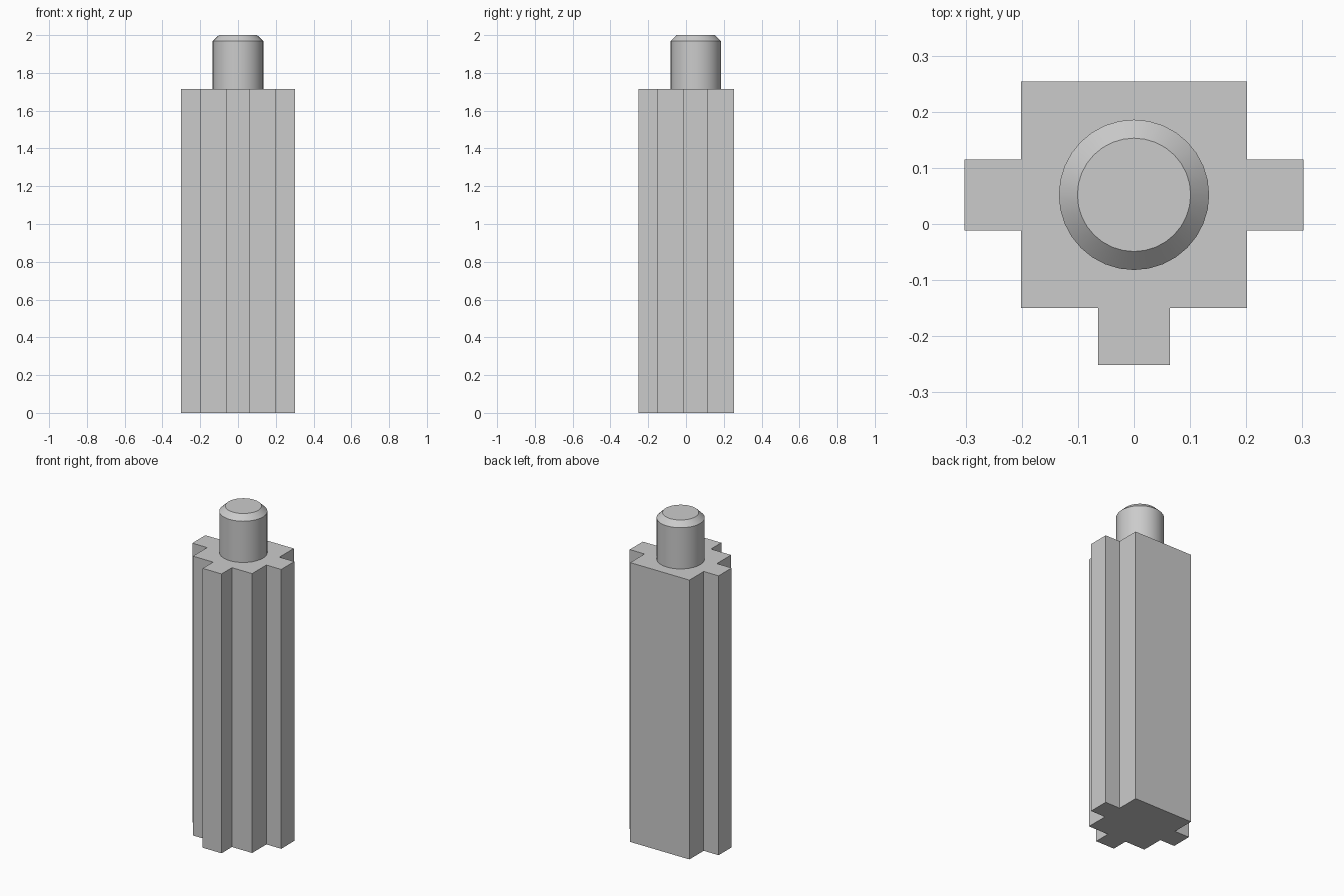
import bpy, bmesh, math
from mathutils import Vector

if "Cube" in bpy.data.objects:
    bpy.data.objects.remove(bpy.data.objects["Cube"])

grey = bpy.data.materials.new("plain grey")
grey.diffuse_color = (0.6, 0.6, 0.6, 1)
grey.use_nodes = True
grey.node_tree.nodes["Principled BSDF"].inputs["Base Color"].default_value = grey.diffuse_color

BODY_TOP = 1.715
CENTRE_Y = 0.052


def finish(name, bm):
    bmesh.ops.recalc_face_normals(bm, faces=bm.faces)
    mesh = bpy.data.meshes.new(name)
    bm.to_mesh(mesh)
    bm.free()
    mesh.materials.append(grey)
    obj = bpy.data.objects.new(name, mesh)
    bpy.context.collection.objects.link(obj)
    return obj


# Ribbed post: half outline mirrored in x, then extruded upwards
half = [(0.064, -0.251), (0.064, -0.15), (0.201, -0.15), (0.201, -0.012),
        (0.302, -0.012), (0.302, 0.115), (0.201, 0.115), (0.201, 0.254)]
outline = half + [(-x, y) for x, y in reversed(half)]
bm = bmesh.new()
base = bm.faces.new([bm.verts.new((x, y, 0)) for x, y in outline])
top = bmesh.ops.extrude_face_region(bm, geom=[base], use_keep_orig=True)
bmesh.ops.translate(bm, vec=Vector((0, 0, BODY_TOP)),
                    verts=[v for v in top["geom"] if isinstance(v, bmesh.types.BMVert)])
finish("ribbed_post", bm)

# Round pin with a chamfered tip
SIDES = 32
bm = bmesh.new()
rings = []
for radius, z in [(0.134, BODY_TOP), (0.134, 1.968), (0.101, 2.0)]:
    rings.append([bm.verts.new((radius * math.cos(math.tau * i / SIDES),
                                CENTRE_Y + radius * math.sin(math.tau * i / SIDES), z))
                  for i in range(SIDES)])
for low, high in zip(rings, rings[1:]):
    for i in range(SIDES):
        j = (i + 1) % SIDES
        bm.faces.new((low[i], low[j], high[j], high[i]))
bm.faces.new(rings[-1])
bm.faces.new(rings[0][::-1])
pin = finish("pin", bm)
bpy.context.view_layer.objects.active = pin
pin.select_set(True)
bpy.ops.object.shade_smooth_by_angle(angle=math.radians(30))
